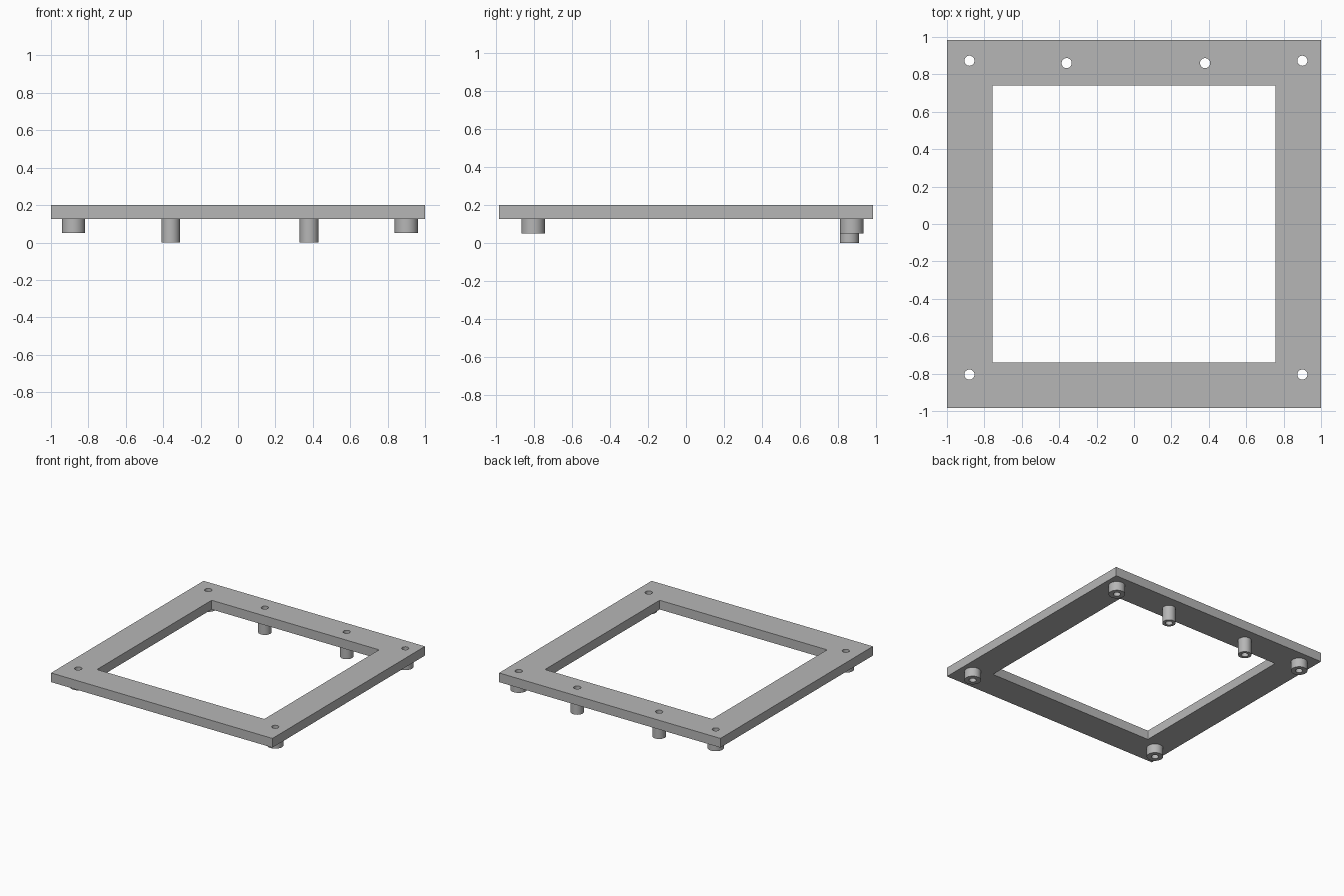
import bpy, bmesh, math

if "Cube" in bpy.data.objects:
    bpy.data.objects.remove(bpy.data.objects["Cube"])

grey = bpy.data.materials.new("plain grey")
colour = (0.47, 0.47, 0.47, 1)
grey.diffuse_color = colour
grey.use_nodes = True
grey.node_tree.nodes["Principled BSDF"].inputs["Base Color"].default_value = colour

HOLE_R = 0.027
PLATE_BOTTOM, PLATE_TOP = 0.125, 0.2


def circle(x, y, r, n=32):
    return [(x + r * math.cos(2 * math.pi * i / n),
             y + r * math.sin(2 * math.pi * i / n)) for i in range(n)]


def rectangle(hx, hy, r=0, steps=4):
    """Rectangle outline, with rounded corners when r is above zero."""
    if r == 0:
        return [(hx, hy), (-hx, hy), (-hx, -hy), (hx, -hy)]
    points = []
    for k, (sx, sy) in enumerate([(1, 1), (-1, 1), (-1, -1), (1, -1)]):
        for i in range(steps + 1):
            a = math.pi / 2 * (k + i / steps)
            points.append((sx * (hx - r) + r * math.cos(a),
                           sy * (hy - r) + r * math.sin(a)))
    return points


def extruded(name, outlines, z0, z1):
    """Solid with the first outline as its edge and the others as through holes."""
    bm = bmesh.new()
    edges = []
    for outline in outlines:
        vs = [bm.verts.new((x, y, z0)) for x, y in outline]
        edges += [bm.edges.new((vs[i - 1], vs[i])) for i in range(len(vs))]
    bmesh.ops.triangle_fill(bm, edges=edges, use_beauty=True)
    top = bmesh.ops.extrude_face_region(bm, geom=bm.faces[:])["geom"]
    bmesh.ops.translate(bm, vec=(0, 0, z1 - z0),
                        verts=[g for g in top if isinstance(g, bmesh.types.BMVert)])
    bmesh.ops.recalc_face_normals(bm, faces=bm.faces[:])
    mesh = bpy.data.meshes.new(name)
    bm.to_mesh(mesh)
    bm.free()
    mesh.materials.append(grey)
    obj = bpy.data.objects.new(name, mesh)
    bpy.context.collection.objects.link(obj)
    bpy.ops.object.select_all(action="DESELECT")
    obj.select_set(True)
    bpy.context.view_layer.objects.active = obj
    bpy.ops.object.shade_smooth_by_angle(angle=math.radians(30))
    return obj


# Standoffs: name, x, y, outer radius, bottom height
standoffs = [
    ("front_right_standoff", -0.88, -0.805, 0.062, 0.05),
    ("front_left_standoff", 0.9, -0.805, 0.062, 0.05),
    ("back_right_standoff", -0.88, 0.873, 0.062, 0.05),
    ("back_left_standoff", 0.9, 0.873, 0.062, 0.05),
    ("middle_right_standoff", -0.36, 0.86, 0.05, 0),
    ("middle_left_standoff", 0.38, 0.86, 0.05, 0),
]

# Frame plate with its window and screw holes
holes = [circle(x, y, HOLE_R) for _, x, y, _, _ in standoffs]
extruded("frame_plate",
         [rectangle(1, 0.984), rectangle(0.756, 0.74, 0.006)] + holes,
         PLATE_BOTTOM, PLATE_TOP)

# Hollow standoffs under the plate
for name, x, y, r, bottom in standoffs:
    extruded(name, [circle(x, y, r), circle(x, y, HOLE_R)], bottom, PLATE_BOTTOM)
